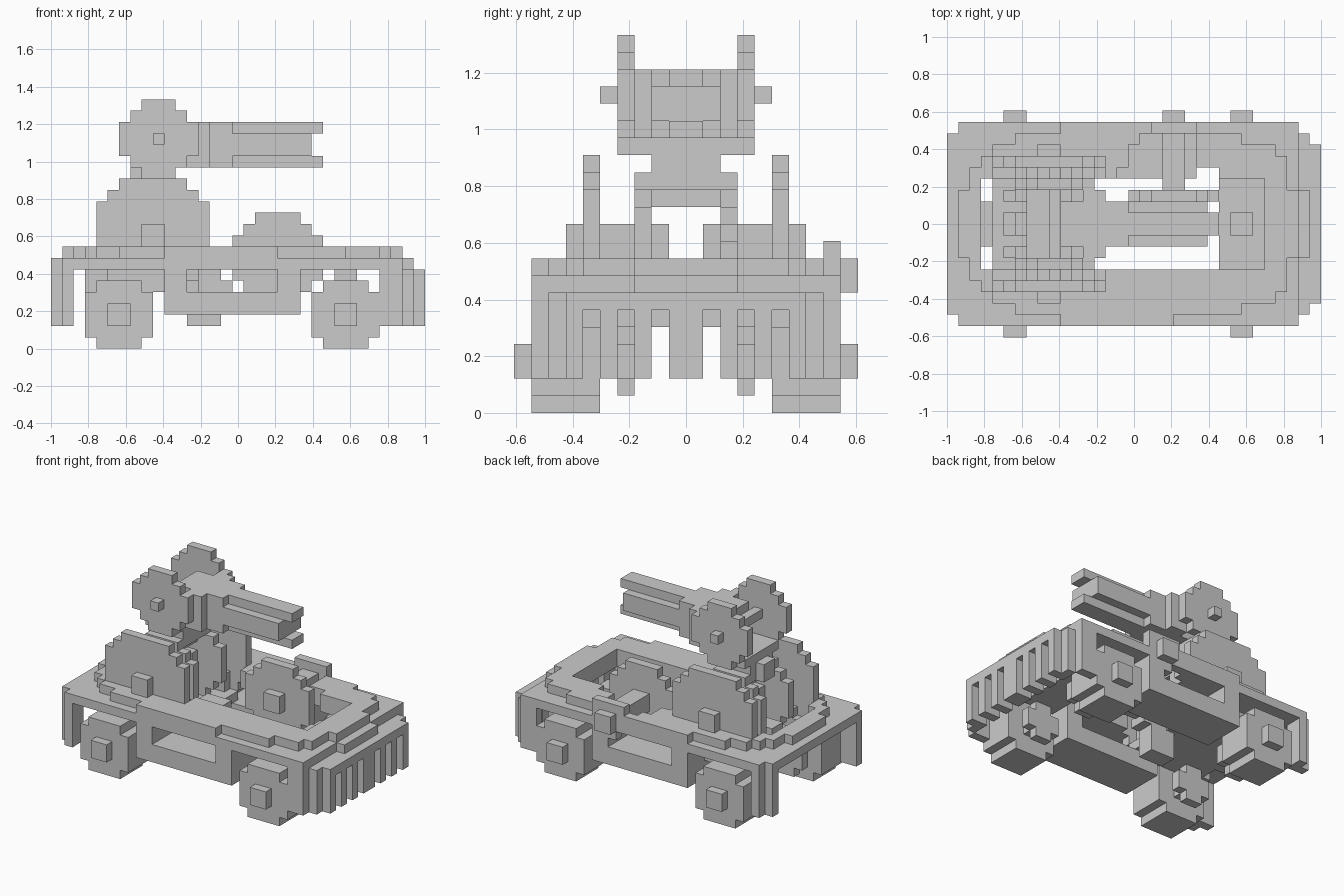
import bpy, bmesh, math

if "Cube" in bpy.data.objects:
    bpy.data.objects.remove(bpy.data.objects["Cube"])

U = 2 / 33  # one block

grey = bpy.data.materials.new("plain_grey")
grey.diffuse_color = (0.6, 0.6, 0.6, 1)
grey.use_nodes = True
grey.node_tree.nodes["Principled BSDF"].inputs["Base Color"].default_value = grey.diffuse_color


def box(x0, x1, y0, y1, z0, z1):
    """Blocks filling a range; x runs 0..33, y -10..10, z 0..22."""
    return {(x, y, z) for x in range(x0, x1) for y in range(y0, y1) for z in range(z0, z1)}


def disc(x0, z0, n, y0, y1, insets):
    """Stepped round plate of n x n blocks standing across y."""
    cells = set()
    for r in range(n):
        edge = min(r, n - 1 - r)
        i = insets[edge] if edge < len(insets) else 0
        cells |= box(x0 + i, x0 + n - i, y0, y1, z0 + r, z0 + r + 1)
    return cells


def mirror(cells):
    return {(x, -1 - y, z) for x, y, z in cells}


def both(cells):
    return cells | mirror(cells)


def part(name, cells):
    """Outer skin of a set of blocks, flat areas merged."""
    bm = bmesh.new()
    verts = {}
    for c in cells:
        for axis in range(3):
            for side in (0, 1):
                n = list(c)
                n[axis] += 1 if side else -1
                if tuple(n) in cells:
                    continue
                a, b = (axis + 1) % 3, (axis + 2) % 3
                corners = []
                for da, db in ((0, 0), (1, 0), (1, 1), (0, 1)):
                    p = list(c)
                    p[axis] += side
                    p[a] += da
                    p[b] += db
                    p = tuple(p)
                    if p not in verts:
                        verts[p] = bm.verts.new(((p[0] - 16.5) * U, p[1] * U, p[2] * U))
                    corners.append(verts[p])
                bm.faces.new(corners if side else corners[::-1])
    bmesh.ops.dissolve_limit(bm, angle_limit=math.radians(1), verts=bm.verts, edges=bm.edges)
    me = bpy.data.meshes.new(name)
    bm.to_mesh(me)
    bm.free()
    me.materials.append(grey)
    ob = bpy.data.objects.new(name, me)
    bpy.context.collection.objects.link(ob)


# Deck: wide lower layer, rounded upper layer, open middle, notch for the side axle
opening = box(3, 14, -4, 4, 7, 9) | box(4, 14, -5, 5, 7, 9) | box(12, 28, -4, 4, 7, 9)
opening |= box(15, 24, 4, 5, 7, 9) | box(16, 22, 5, 7, 7, 9) | box(17, 22, 7, 8, 7, 9)
deck = box(1, 31, -9, 9, 7, 8) | box(0, 31, -8, 8, 7, 8) | box(31, 32, -3, 3, 7, 8)
for x0, x1, y in ((10, 20, 9), (6, 26, 8), (4, 29, 7), (3, 30, 6), (2, 30, 5), (1, 31, 3)):
    deck |= box(x0, x1, -y, y, 8, 9)
part("deck", deck - opening)

# Slatted front skirt with stepped corners
skirt = box(31, 33, -7, 7, 2, 7) | both(box(31, 32, 7, 8, 2, 7) | box(29, 31, 8, 9, 2, 7))
for y in (1, 3, 5):
    skirt -= both(box(31, 33, y, y + 1, 2, 6))
part("front_skirt", skirt)

# Rear corner posts
part("rear_posts", both(box(0, 2, 7, 8, 2, 7) | box(1, 2, 8, 9, 2, 7)))

# Side tanks with a long window below the deck
part("side_tanks", both(box(10, 22, 4, 9, 3, 7) - box(12, 20, 4, 9, 5, 7)))

# Wheels with outer hub and inner flange
for name, x in (("rear_wheel", 3), ("front_wheel", 23)):
    wheel = disc(x, 0, 6, 5, 9, [1])
    wheel |= box(x + 2, x + 4, 9, 10, 2, 4) | box(x + 2, x + 4, 4, 5, 2, 4)
    wheel |= disc(x + 1, 1, 4, 3, 4, [1])
    part(name + "_left", wheel)
    part(name + "_right", mirror(wheel))

# Inner floor plates and spine
part("front_floor", box(24, 28, -4, 4, 5, 6) | box(25, 27, -1, 1, 6, 7) | both(box(25, 27, 3, 4, 4, 5)))
part("rear_floor", box(4, 13, -5, 5, 5, 6) | box(3, 4, -2, 2, 5, 7) | box(5, 7, -1, 1, 6, 8)
     | both(box(5, 7, 3, 4, 4, 5) | box(3, 9, 4, 5, 5, 7)))
part("spine", box(12, 15, -1, 1, 2, 7) | box(15, 16, -1, 1, 5, 6))

# Tall rear discs with hubs, inner axle stubs and flanges
rear = disc(4, 5, 10, 5, 6, [2, 1]) | box(8, 10, 6, 7, 9, 11) | box(8, 10, 1, 5, 9, 11)
rear |= box(6, 12, 4, 5, 5, 8) | box(7, 11, 4, 5, 8, 9)
part("rear_disc_left", rear)
part("rear_disc_right", mirror(rear))

# Single front disc with its side axle and flange
part("front_disc", disc(16, 4, 8, 2, 3, [2, 1]) | box(19, 21, 1, 2, 7, 9)
     | box(19, 21, 3, 10, 7, 9) | disc(18, 6, 4, 8, 9, [1]) | box(18, 22, 8, 9, 9, 10))

# Turret stand: stepped cheeks joined by a crossbar, with a small rear knob
part("turret_stand", both(disc(5, 6, 8, 2, 3, [2, 1])) | box(8, 10, -2, 2, 12, 13)
     | box(7, 11, -2, 2, 13, 15) | box(6, 7, -1, 1, 13, 15))

# Turret side discs
side = disc(6, 15, 7, 3, 4, [2, 1]) | box(9, 10, 4, 5, 18, 19)
part("turret_disc_left", side)
part("turret_disc_right", mirror(side))

# Turret base plate, stepped body and barrel
part("turret_base", box(7, 11, -3, 3, 15, 16))
part("turret_body", box(9, 10, -3, 3, 18, 19) | box(10, 12, -2, 2, 16, 20)
     | box(12, 14, -3, 3, 16, 20) | box(14, 16, -2, 2, 16, 20))
part("barrel", box(16, 23, -2, 2, 17, 19) | box(16, 24, -1, 1, 16, 17) | box(16, 24, -1, 1, 19, 20))
